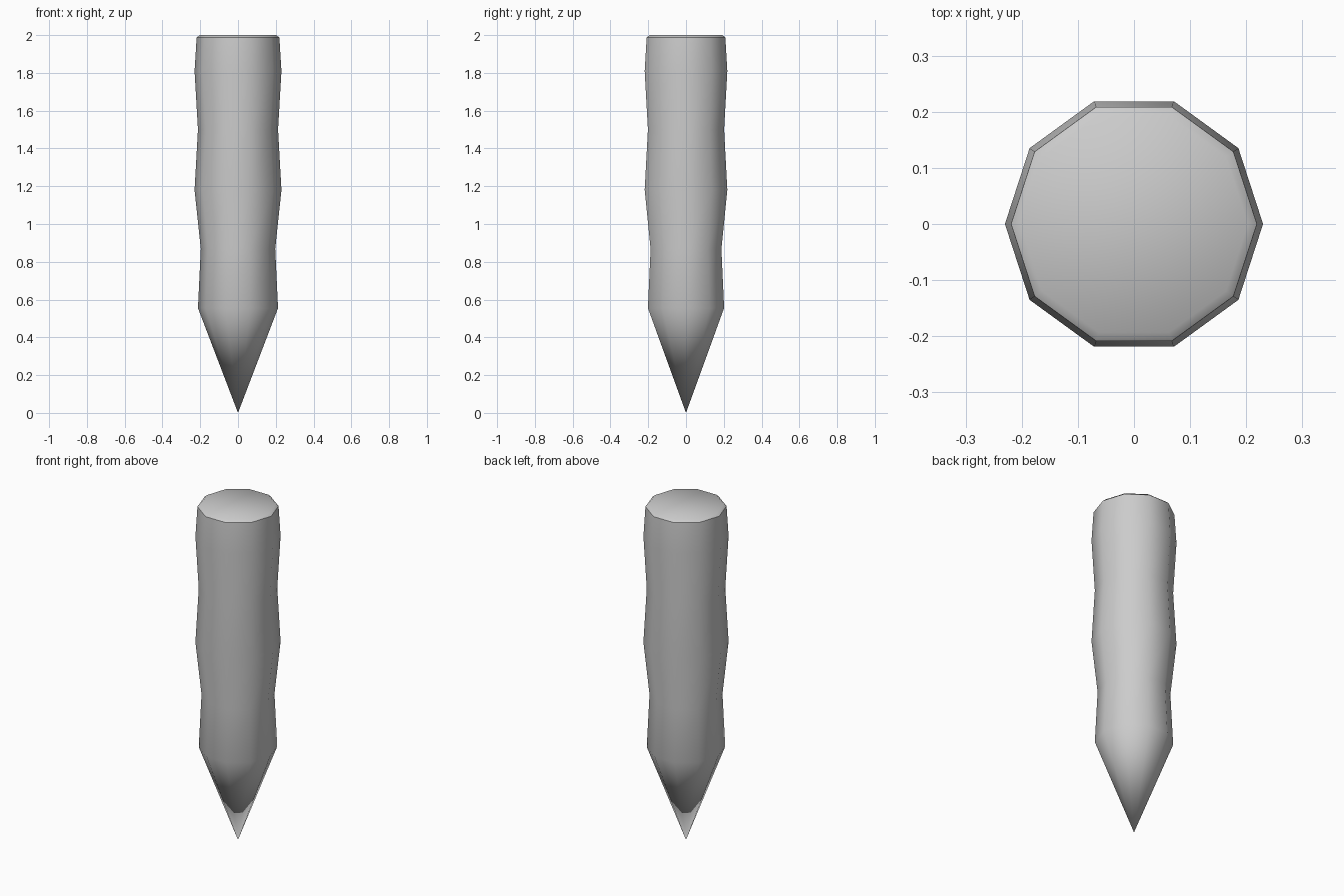
import bpy, bmesh, math

if "Cube" in bpy.data.objects:
    bpy.data.objects.remove(bpy.data.objects["Cube"])

SIDES = 10
# Stake profile from shoulder to bevelled top: (radius, height)
PROFILE = [(0.212, 0.555), (0.197, 0.868), (0.23, 1.18), (0.212, 1.5),
           (0.23, 1.81), (0.219, 1.987), (0.203, 2.0)]

bm = bmesh.new()


def ring(r, z):
    return [bm.verts.new((r * math.cos(a), r * math.sin(a), z))
            for a in (2 * math.pi * i / SIDES for i in range(SIDES))]


rings = [ring(r, z) for r, z in PROFILE]
tip = bm.verts.new((0, 0, 0))

# Pointed lower end, shaft walls and flat top
for i in range(SIDES):
    j = (i + 1) % SIDES
    bm.faces.new((tip, rings[0][j], rings[0][i]))
    for a, b in zip(rings, rings[1:]):
        bm.faces.new((a[i], a[j], b[j], b[i]))
bm.faces.new(rings[-1])
bmesh.ops.recalc_face_normals(bm, faces=bm.faces)

mesh = bpy.data.meshes.new("wooden_stake")
bm.to_mesh(mesh)
bm.free()
stake = bpy.data.objects.new("wooden_stake", mesh)
bpy.context.collection.objects.link(stake)

# Smooth sides and point, sharp top rim
bpy.context.view_layer.objects.active = stake
stake.select_set(True)
bpy.ops.object.shade_smooth_by_angle(angle=math.radians(45))
